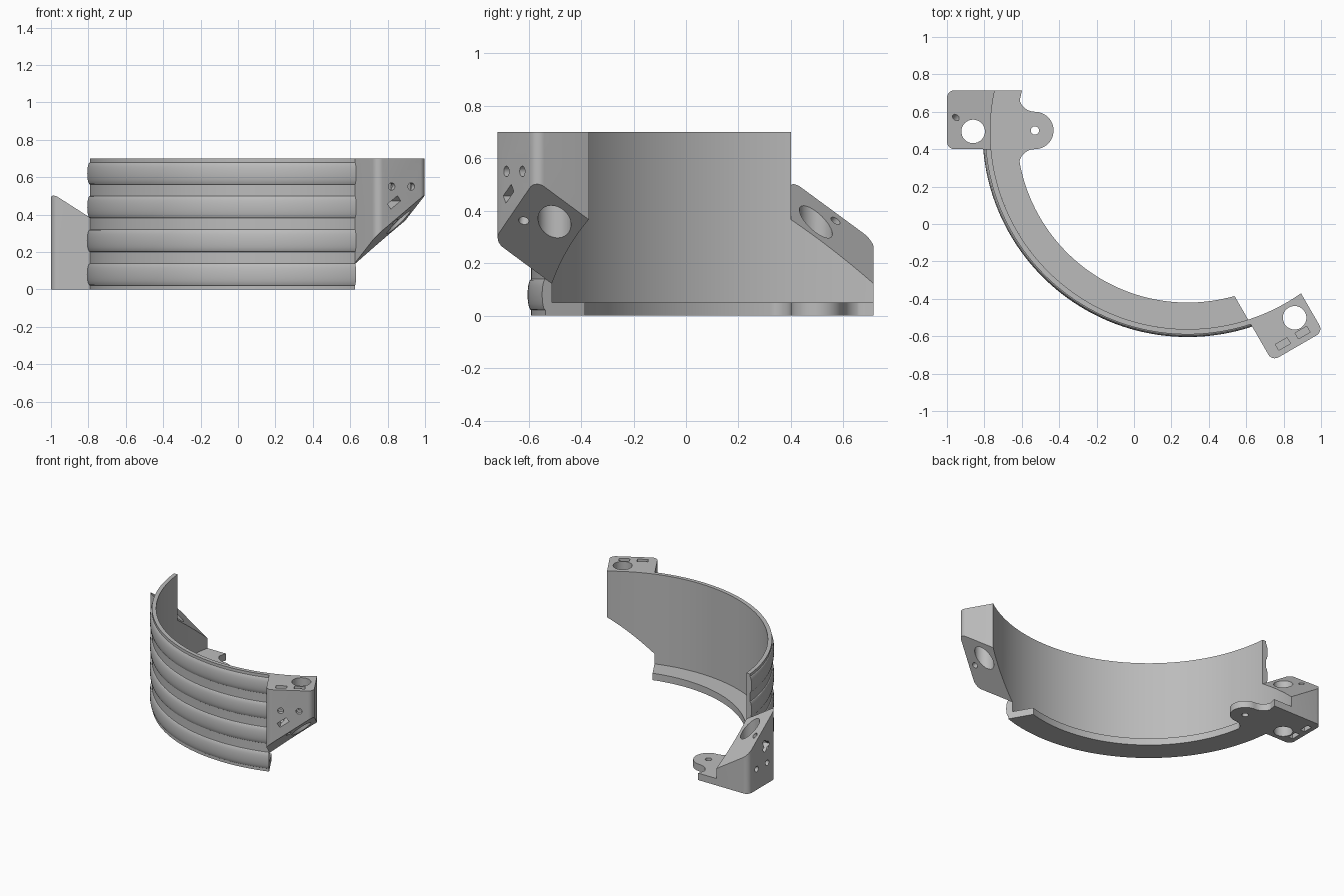
import bpy, bmesh
from math import asin, cos, sin, pi, radians
from mathutils import Matrix, Vector

if "Cube" in bpy.data.objects:
    bpy.data.objects.remove(bpy.data.objects["Cube"])

CENTRE = Vector((0.287, 0.493, 0))      # axis of the ring
INNER, OUTER, LIP = 1.055, 1.083, 0.913  # wall and flange radii
HEIGHT, FLOOR = 0.70, 0.05
NEAR, FAR = -0.093, 0.222               # ends of a joint along the tangent
EDGE = -1.287                           # outer face of a joint
THIRD = radians(120)

grey = bpy.data.materials.new("grey_plastic")
grey.use_nodes = True
COLOUR = (0.5, 0.5, 0.5, 1)
grey.diffuse_color = COLOUR
grey.node_tree.nodes["Principled BSDF"].inputs["Base Color"].default_value = COLOUR


def finish(bm, name):
    bmesh.ops.recalc_face_normals(bm, faces=bm.faces)
    mesh = bpy.data.meshes.new(name)
    bm.to_mesh(mesh)
    bm.free()
    mesh.materials.append(grey)
    obj = bpy.data.objects.new(name, mesh)
    bpy.context.collection.objects.link(obj)
    return obj


def activate(obj):
    bpy.ops.object.select_all(action='DESELECT')
    obj.select_set(True)
    bpy.context.view_layer.objects.active = obj


def combine(obj, other, operation):
    mod = obj.modifiers.new("combine", 'BOOLEAN')
    mod.object, mod.operation, mod.solver = other, operation, 'EXACT'
    activate(obj)
    bpy.ops.object.modifier_apply(modifier=mod.name)
    bpy.data.objects.remove(other)


def arc(x, y, radius, start, end, steps=12):
    angles = [radians(start + (end - start) * i / steps) for i in range(steps + 1)]
    return [(x + radius * cos(a), y + radius * sin(a)) for a in angles]


def prism(outline, top):
    bm = bmesh.new()
    face = bm.faces.new([bm.verts.new((x, y, 0)) for x, y in outline])
    new = bmesh.ops.extrude_face_region(bm, geom=[face])["geom"]
    verts = [v for v in new if isinstance(v, bmesh.types.BMVert)]
    bmesh.ops.translate(bm, verts=verts, vec=(0, 0, top))
    return bm


def sweep(profile, start, end, name, steps=96):
    """Revolve a closed profile between two flat, off-centre end planes."""
    bm = bmesh.new()
    rings = []
    for i in range(steps + 1):
        ring = []
        for r, z in profile:
            a0, a1 = pi - asin(start / r), pi + THIRD - asin(end / r)
            a = a0 + (a1 - a0) * i / steps
            ring.append(bm.verts.new((r * cos(a), r * sin(a), z)))
        rings.append(ring)
    n = len(profile)
    for a, b in zip(rings, rings[1:]):
        for j in range(n):
            k = (j + 1) % n
            bm.faces.new((a[j], a[k], b[k], b[j]))
    bm.faces.new(rings[0])
    bm.faces.new(rings[-1])
    return finish(bm, name)


def drill(point, axis, radius, length):
    bm = bmesh.new()
    turn = Vector(axis).to_track_quat('Z', 'Y').to_matrix().to_4x4()
    bmesh.ops.create_cone(bm, cap_ends=True, segments=32, radius1=radius, radius2=radius,
                          depth=length, matrix=Matrix.Translation(point) @ turn)
    return finish(bm, "drill_cutter")


def slot(point, size, tilt=0):
    bm = bmesh.new()
    matrix = (Matrix.Translation(point) @ Matrix.Rotation(tilt, 4, 'X')
              @ Matrix.Diagonal((*size, 1)))
    bmesh.ops.create_cube(bm, size=1, matrix=matrix)
    return finish(bm, "slot_cutter")


# Ribbed wall with four rounded ridges
profile = [(INNER, 0), (INNER, HEIGHT), (OUTER, HEIGHT)]
for mid in (0.62, 0.44, 0.26, 0.08):
    profile += [(OUTER + 0.014 * sin(t * pi / 10), mid + 0.059 * cos(t * pi / 10))
                for t in range(11)]
profile.append((OUTER, 0))
wall = sweep(profile, NEAR, FAR, "ribbed_wall")

# Base flange with a drilled mounting ear
flange = sweep([(LIP, 0), (INNER, 0), (INNER, FLOOR), (LIP, FLOOR)], FAR, FAR, "base_flange")
ear_x, ear_y = -0.817, 0.007
outline = [(-0.98, ear_y + 0.185), (-0.98, ear_y - 0.185)]
outline += arc(ear_x, ear_y - 0.185, 0.085, 180, 90)
outline += arc(ear_x, ear_y, 0.1, -90, 90, 24)
outline += arc(ear_x, ear_y + 0.185, 0.085, 270, 180)
combine(flange, finish(prism(outline, FLOOR), "mounting_ear"), 'UNION')
combine(flange, drill((ear_x, ear_y, 0), (0, 0, 1), 0.022, 0.3), 'DIFFERENCE')

# Joint blocks: one sloping plane splits the joint into a lower and an upper half
SLOPE = Vector((0.64, 0.735, 1))
SLOPE_POINT = Vector((-1.059, FAR, 0.14))


def joint_block(name, upper):
    a0, a1 = 180 - asin(FAR / INNER) * 180 / pi, 180 - asin(NEAR / INNER) * 180 / pi
    f = 0.04
    footprint = arc(0, 0, INNER, a0, a1, 16)
    footprint += arc(EDGE + f, NEAR + f, f, 270, 180, 8)
    footprint += arc(EDGE + f, FAR - f, f, 180, 90, 8)
    bm = prism(footprint, HEIGHT)
    cut = bmesh.ops.bisect_plane(bm, geom=bm.verts[:] + bm.edges[:] + bm.faces[:],
                                 plane_co=SLOPE_POINT, plane_no=SLOPE,
                                 clear_outer=not upper, clear_inner=upper)
    edges = [e for e in cut["geom_cut"] if isinstance(e, bmesh.types.BMEdge)]
    bmesh.ops.edgeloop_fill(bm, edges=edges)
    block = finish(bm, name)

    side = 1 if upper else -1
    end_z = HEIGHT if upper else 0
    cutters = [drill((-1.147, 0.002, 0.35), (0, 0, 1), 0.063, 2)]
    # Nut slots and the cross screws that meet them
    for y in (FAR - 0.096, FAR - 0.217):
        cutters.append(slot((-1.237, y, end_z - side * 0.09), (0.036, 0.072, 0.2)))
        cutters.append(drill((EDGE, y, end_z - side * 0.15), (1, 0, 0), 0.02, 0.2))
    # Screw square to the slope, and its nut slot in the outer face
    foot = Vector((-1.239, FAR - 0.145, 0.362))
    cutters.append(drill(foot, SLOPE, 0.02, 0.28))
    s, z = (0.112, 0.465) if upper else (0.205, 0.27)
    cutters.append(slot((EDGE + 0.03, FAR - s, z), (0.14, 0.075, 0.034), radians(-36)))
    for cutter in cutters:
        combine(block, cutter, 'DIFFERENCE')
    return block


lower = joint_block("lower_joint_block", False)
upper = joint_block("upper_joint_block", True)
upper.rotation_euler.z = THIRD

# Place the parts around the ring axis and smooth the curved faces
for part in (wall, flange, lower, upper):
    part.location = CENTRE
    activate(part)
    bpy.ops.object.shade_smooth_by_angle(angle=radians(30))
